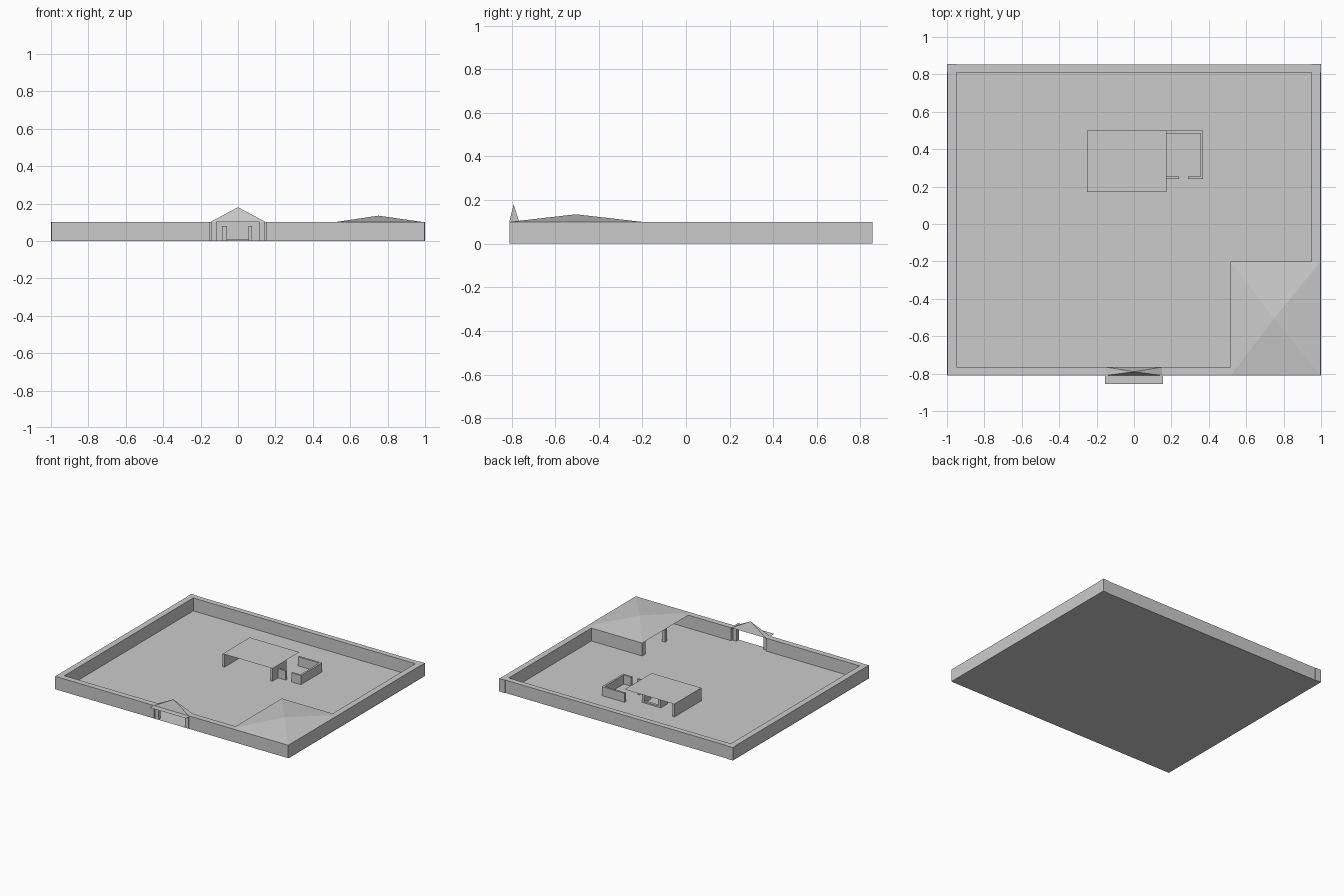
import bpy

if "Cube" in bpy.data.objects:
    bpy.data.objects.remove(bpy.data.objects["Cube"])


def mesh(name, verts, faces):
    me = bpy.data.meshes.new(name)
    me.from_pydata(verts, [], faces)
    ob = bpy.data.objects.new(name, me)
    bpy.context.collection.objects.link(ob)
    return ob


def box(name, x0, x1, y0, y1, z0, z1):
    v = [(x, y, z) for z in (z0, z1) for x, y in ((x0, y0), (x1, y0), (x1, y1), (x0, y1))]
    f = [(3, 2, 1, 0), (4, 5, 6, 7), (0, 1, 5, 4), (1, 2, 6, 5), (2, 3, 7, 6), (3, 0, 4, 7)]
    return mesh(name, v, f)


def sheet(name, x0, x1, y0, y1, z):
    return mesh(name, [(x0, y0, z), (x1, y0, z), (x1, y1, z), (x0, y1, z)], [(0, 1, 2, 3)])


def pyramid(name, x0, x1, y0, y1, z0, apex):
    v = [(x0, y0, z0), (x1, y0, z0), (x1, y1, z0), (x0, y1, z0), apex]
    return mesh(name, v, [(3, 2, 1, 0), (0, 1, 4), (1, 2, 4), (2, 3, 4), (3, 0, 4)])


H = 0.10          # wall height
F, B = -0.81, 0.852   # front and back of the yard

# Yard floor and perimeter walls
sheet("yard_floor", -1, 1, F, B, 0)
for side, s in (("left", -1), ("right", 1)):
    a, b = sorted((s * 0.95, s * 0.997))
    box(side + "_wall", a, b, F, 0.81, 0, H)
    a, b = sorted((s * 0.95, s * 1.0))
    box(side + "_corner_post", a, b, 0.81, 0.856, 0, H)
    a, b = sorted((s * 0.15, s * 0.95))
    box(side + "_front_wall", a, b, F, -0.765, 0, H)
    # Gate posts
    a, b = sorted((s * 0.115, s * 0.145))
    box(side + "_gate_post", a, b, F, -0.78, 0, H)
box("back_wall", -0.95, 0.95, 0.81, B, 0, H)

# Gate roof and canopy
pyramid("gate_roof", -0.15, 0.15, F, -0.765, H, (0, -0.79, 0.18))
sheet("gate_canopy", -0.155, 0.155, -0.856, F, H)

# Corner lodge: north wall, side post, low hipped roof
box("lodge_back_wall", 0.515, 0.95, -0.24, -0.2, 0, H)
box("lodge_post", 0.515, 0.54, -0.505, -0.48, 0, H)
pyramid("lodge_roof", 0.515, 0.997, F, -0.2, H, (0.75, -0.505, 0.135))

# Central pavilion: flat roof on two side walls
sheet("pavilion_roof", -0.25, 0.175, 0.17, 0.5, H)
box("pavilion_left_wall", -0.25, -0.235, 0.17, 0.5, 0, H)
box("pavilion_right_wall", 0.16, 0.175, 0.17, 0.34, 0, H)

# U-shaped stand inside the pavilion
box("stand_left_arm", -0.085, -0.06, 0.35, 0.43, 0, 0.08)
box("stand_right_arm", 0.055, 0.075, 0.35, 0.43, 0, 0.08)
box("stand_sill", -0.06, 0.055, 0.41, 0.43, 0, 0.01)

# Low side enclosure with a doorway
box("enclosure_back", 0.175, 0.37, 0.485, 0.5, 0, 0.07)
box("enclosure_side", 0.355, 0.37, 0.255, 0.485, 0, 0.07)
box("enclosure_front_inner", 0.175, 0.24, 0.24, 0.255, 0, 0.07)
box("enclosure_front_outer", 0.29, 0.37, 0.24, 0.255, 0, 0.07)
